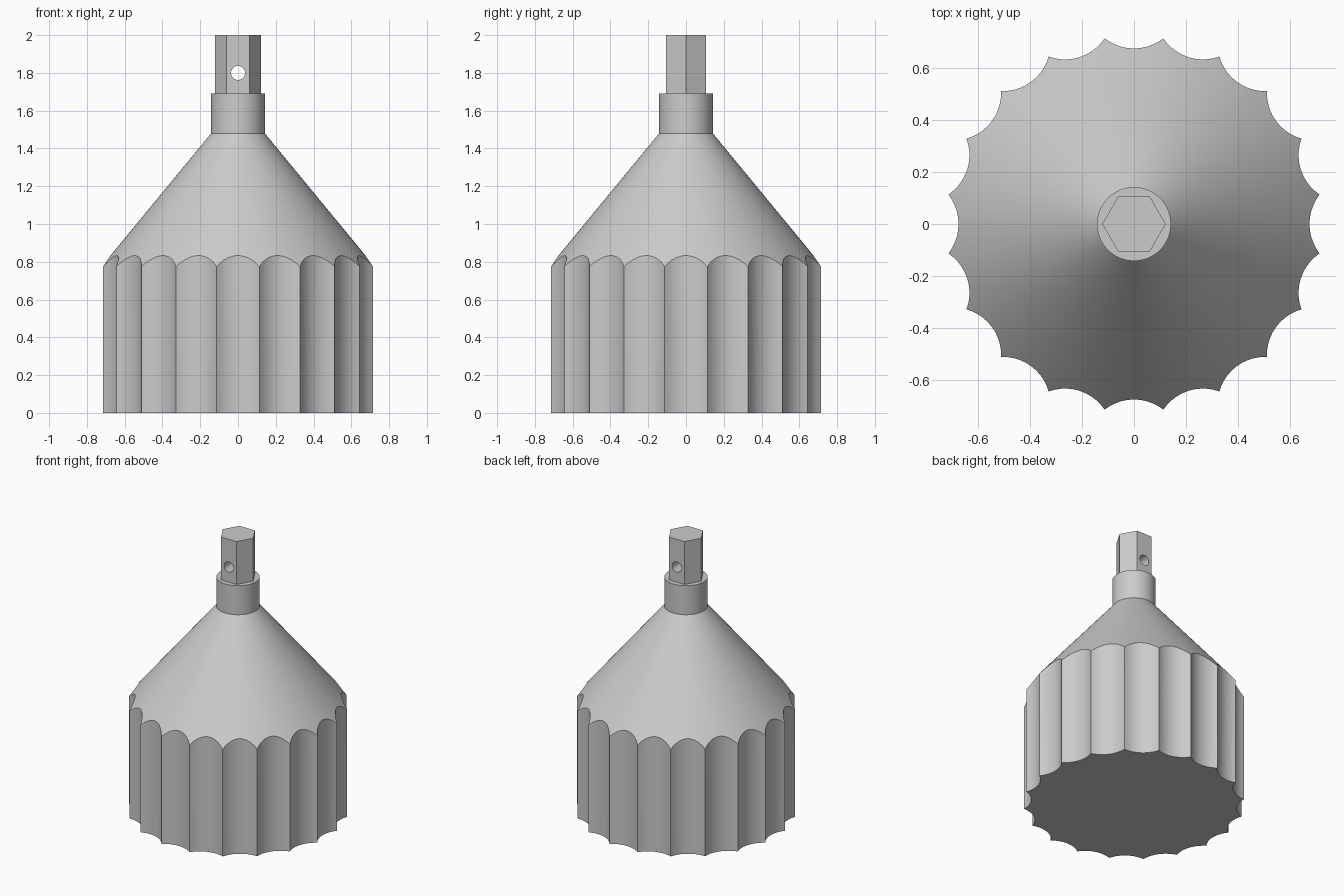
import bpy, bmesh, math
from math import sin, cos, pi

cube = bpy.data.objects.get("Cube")
if cube:
    bpy.data.objects.remove(cube, do_unlink=True)

grey = bpy.data.materials.new("light grey")
grey.use_nodes = True
grey.diffuse_color = (0.6, 0.6, 0.6, 1)
grey.node_tree.nodes["Principled BSDF"].inputs["Base Color"].default_value = grey.diffuse_color


def finish(name, bm):
    bmesh.ops.recalc_face_normals(bm, faces=bm.faces)
    mesh = bpy.data.meshes.new(name)
    bm.to_mesh(mesh)
    bm.free()
    mesh.materials.append(grey)
    obj = bpy.data.objects.new(name, mesh)
    bpy.context.collection.objects.link(obj)
    return obj


def select(obj):
    bpy.ops.object.select_all(action='DESELECT')
    obj.select_set(True)
    bpy.context.view_layer.objects.active = obj


def smooth(obj):
    select(obj)
    bpy.ops.object.shade_smooth_by_angle(angle=math.radians(30))


def cylinder(name, radius, depth, sides, z, along_y=False):
    bm = bmesh.new()
    bmesh.ops.create_cone(bm, cap_ends=True, segments=sides,
                          radius1=radius, radius2=radius, depth=depth)
    obj = finish(name, bm)
    obj.location.z = z
    if along_y:
        obj.rotation_euler.x = pi / 2
    return obj


# Fluted body, cone and collar: rings sharing one scalloped outline
FLUTES, STEPS = 20, 10
CUSP, VALLEY = 0.723, 0.675
CONE_R, CONE_Z, EDGE_Z, COLLAR_Z = 0.142, 1.48, 0.775, 1.69
half = pi / FLUTES
chord = CUSP * sin(half)
sag = CUSP * cos(half) - VALLEY
flute_r = (chord ** 2 + sag ** 2) / (2 * sag)
sweep = math.asin(chord / flute_r)

outline = []
for f in range(FLUTES):
    for s in range(STEPS):
        t = sweep * (2 * s / STEPS - 1)
        x = VALLEY + flute_r * (1 - cos(t))
        y = flute_r * sin(t)
        outline.append((math.hypot(x, y), math.atan2(y, x) + 2 * half * f))

slope = (CONE_Z - EDGE_Z) / (CUSP - CONE_R)
bm = bmesh.new()


def ring(place):
    verts = []
    for r, a in outline:
        radius, z = place(r)
        verts.append(bm.verts.new((radius * cos(a), radius * sin(a), z)))
    return verts


rings = [ring(lambda r: (r, 0)),
         ring(lambda r: (r, EDGE_Z + (CUSP - r) * slope)),
         ring(lambda r: (CONE_R, CONE_Z)),
         ring(lambda r: (CONE_R, COLLAR_Z))]
for low, high in zip(rings, rings[1:]):
    for i in range(len(low)):
        j = (i + 1) % len(low)
        bm.faces.new((low[i], low[j], high[j], high[i]))
bm.faces.new(rings[0])
bm.faces.new(rings[-1])
smooth(finish("fluted_body", bm))

# Hexagonal shank with a cross hole drilled front to back
shank = cylinder("hex_shank", 0.122, 0.34, 6, 1.83)
for v in shank.data.vertices:
    v.co.xy = v.co.yx  # put corners on the x axis
shank.data.flip_normals()
drill = cylinder("hole_cutter", 0.037, 0.6, 32, 1.8, along_y=True)
drill.hide_render = True
bpy.context.view_layer.update()
cut = shank.modifiers.new("cross_hole", 'BOOLEAN')
cut.operation = 'DIFFERENCE'
cut.solver = 'EXACT'
cut.object = drill
select(shank)
bpy.ops.object.modifier_apply(modifier=cut.name)
bpy.data.objects.remove(drill, do_unlink=True)
smooth(shank)
